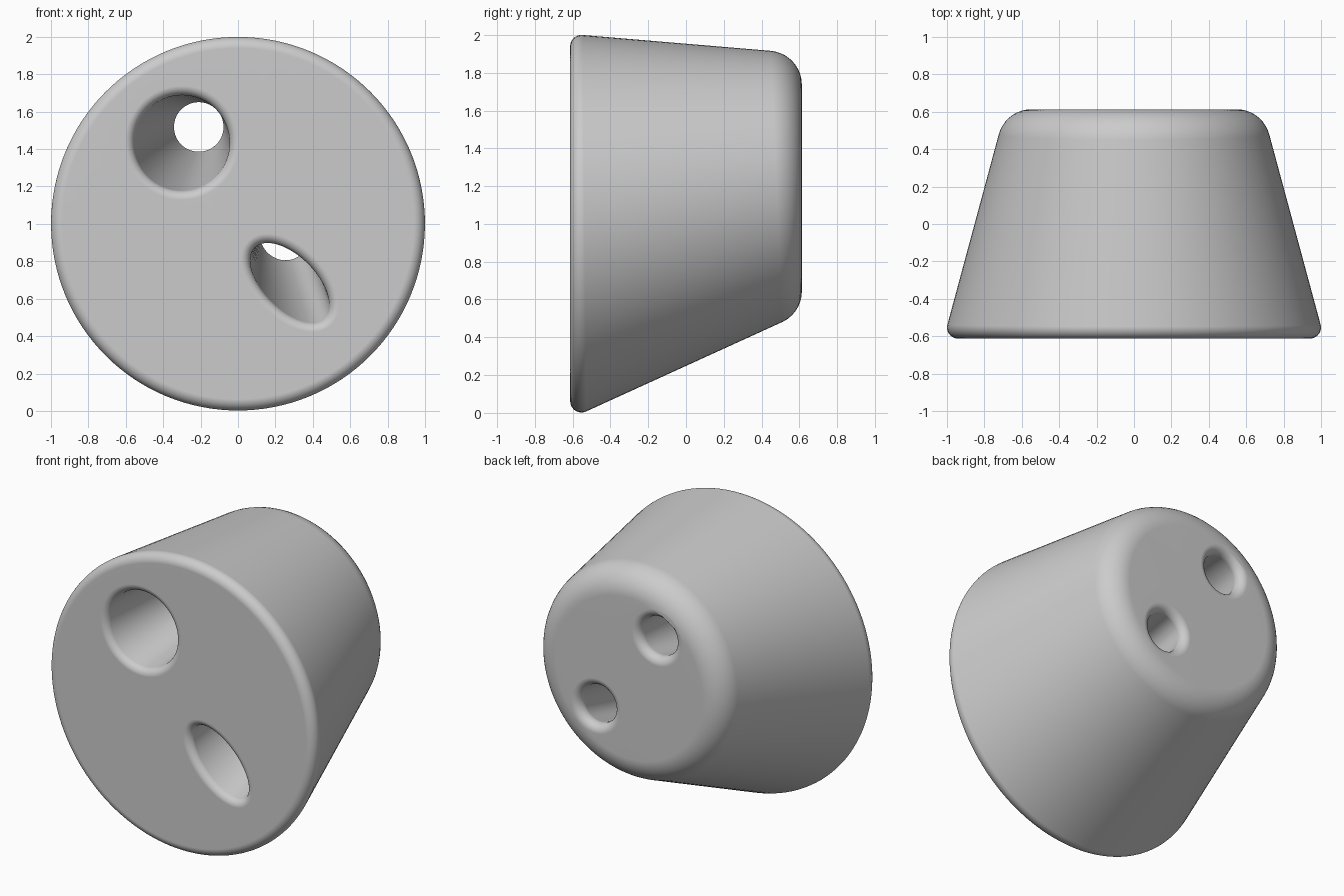
import bpy
import bmesh
from math import sin, cos, tan, pi
from mathutils import Vector

FRONT, BACK = -0.613, 0.613

cube = bpy.data.objects.get("Cube")
if cube:
    bpy.data.objects.remove(cube, do_unlink=True)


def outline(x, z, y, a, b, turn, count):
    """Points and outward normals of an ellipse in an x-z plane."""
    e1 = Vector((cos(turn), 0, sin(turn)))
    e2 = Vector((-sin(turn), 0, cos(turn)))
    result = []
    for i in range(count):
        t = 2 * pi * i / count
        point = Vector((x, y, z)) + e1 * a * cos(t) + e2 * b * sin(t)
        normal = (e1 * cos(t) / a + e2 * sin(t) / b).normalized()
        result.append((point, normal))
    return result


def fillet(corner, along_cap, normal, wall, radius, steps):
    """Round arc from the cap to the wall at one point of the rim."""
    flat_length = Vector((normal.dot(wall), wall.y)).length
    w = wall / flat_length
    phi = Vector((along_cap.dot(normal), 0)).angle(Vector((normal.dot(w), w.y)))
    reach = radius / tan(phi / 2)
    centre = corner + (along_cap + w) * (reach / (1 + cos(phi)))
    start, end = corner + along_cap * reach - centre, corner + w * reach - centre
    turn = pi - phi
    return [centre + (start * sin((1 - k / steps) * turn)
                      + end * sin(k / steps * turn)) / sin(turn)
            for k in range(steps + 1)]


def tapered_wall(bm, front, back, side, front_radius, back_radius, steps=10):
    """Wall between two outlines with rounded rims; returns both rim loops."""
    columns = []
    for (p, n), (q, m) in zip(front, back):
        path = fillet(p, n * side, n, q - p, front_radius, steps)
        path += reversed(fillet(q, m * side, m, p - q, back_radius, steps))
        columns.append([bm.verts.new(v) for v in path])
    for c, d in zip(columns, columns[1:] + columns[:1]):
        for k in range(len(c) - 1):
            bm.faces.new((c[k], d[k], d[k + 1], c[k + 1]))
    return [c[0] for c in columns], [c[-1] for c in columns]


def loop_edges(bm, loop):
    return [bm.edges.get((a, b)) for a, b in zip(loop, loop[1:] + loop[:1])]


bm = bmesh.new()
rims = []

# Outer body: a skewed cone with a wide front and a narrow raised back
rims.append(tapered_wall(
    bm,
    outline(0, 0.987, FRONT, 1.018, 1.018, 0, 128),
    outline(0, 1.215, BACK, 0.687, 0.687, 0, 128),
    -1, 0.06, 0.18))

# Round tapered hole
rims.append(tapered_wall(
    bm,
    outline(-0.303, 1.43, FRONT, 0.26, 0.26, 0, 64),
    outline(-0.205, 1.523, BACK, 0.126, 0.126, 0, 64),
    1, 0.05, 0.055))

# Slanted oval hole that narrows to a round exit
rims.append(tapered_wall(
    bm,
    outline(0.278, 0.675, FRONT, 0.27, 0.14, -pi / 4, 64),
    outline(0.245, 0.95, BACK, 0.126, 0.126, -pi / 4, 64),
    1, 0.05, 0.055))

# Flat front and back faces around the holes
for end, direction in ((0, -1), (1, 1)):
    edges = [e for rim in rims for e in loop_edges(bm, rim[end])]
    bmesh.ops.triangle_fill(bm, edges=edges, use_beauty=True,
                            normal=(0, direction, 0))
bmesh.ops.recalc_face_normals(bm, faces=bm.faces)

mesh = bpy.data.meshes.new("climbing_hold_body")
bm.to_mesh(mesh)
bm.free()
body = bpy.data.objects.new("climbing_hold_body", mesh)
bpy.context.collection.objects.link(body)

# Plain grey material
grey = bpy.data.materials.new("plain_grey")
grey.use_nodes = True
colour = (0.6, 0.6, 0.6, 1)
grey.diffuse_color = colour
grey.node_tree.nodes["Principled BSDF"].inputs["Base Color"].default_value = colour
mesh.materials.append(grey)

# Smooth rounding with clean flat faces
bpy.ops.object.select_all(action="DESELECT")
body.select_set(True)
bpy.context.view_layer.objects.active = body
bpy.ops.object.shade_smooth_by_angle(angle=pi / 6)
weighted = body.modifiers.new("clean_shading", "WEIGHTED_NORMAL")
weighted.keep_sharp = True
